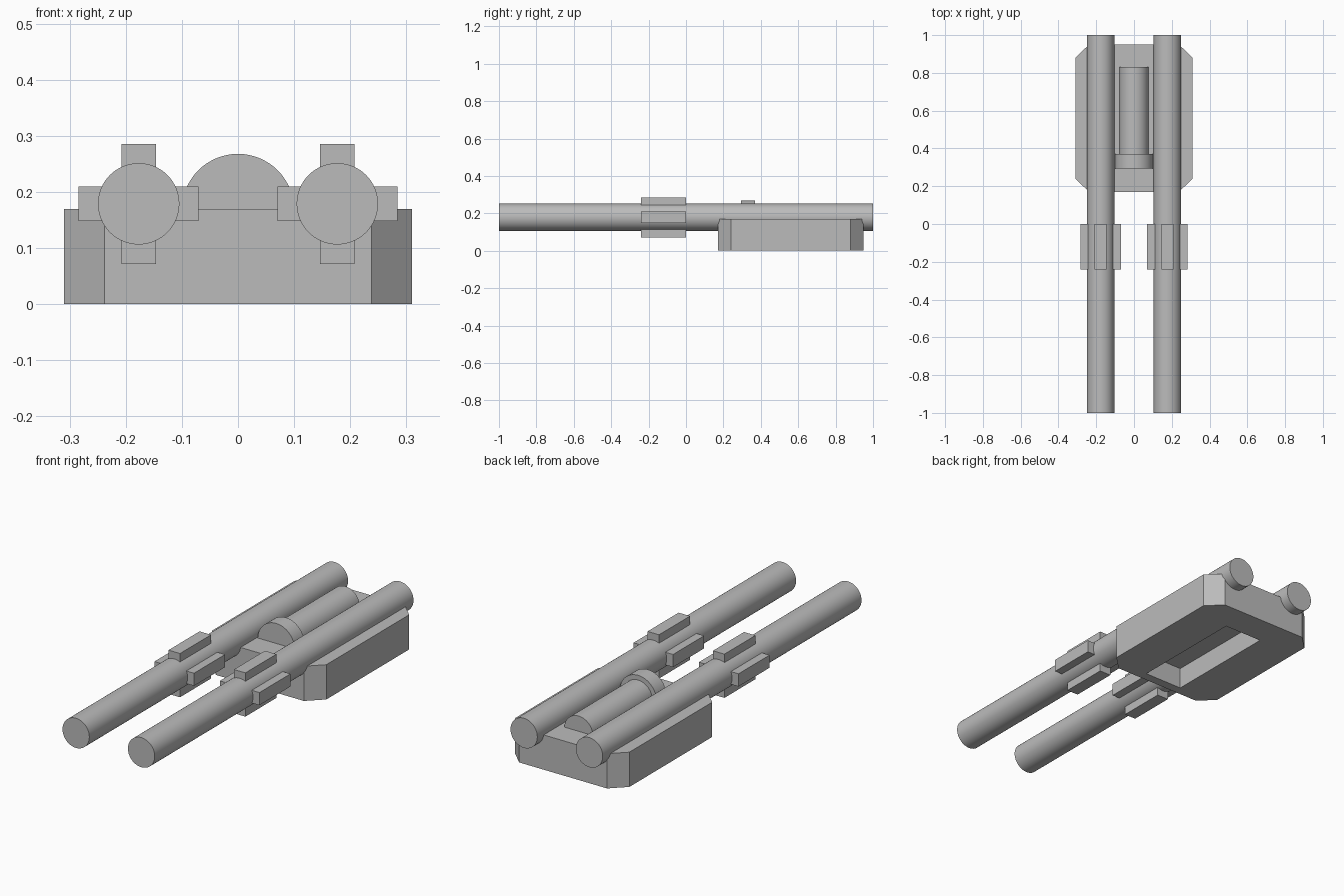
import bpy
import bmesh
import math
from mathutils import Vector

cube = bpy.data.objects.get("Cube")
if cube:
    bpy.data.objects.remove(cube, do_unlink=True)

# One plain grey for every part
GREY = (0.5, 0.5, 0.5, 1)
grey = bpy.data.materials.new("plain grey")
grey.use_nodes = True
grey.diffuse_color = GREY
grey.node_tree.nodes["Principled BSDF"].inputs["Base Color"].default_value = GREY


def prism(name, outline, depth, smooth=False):
    """Extrude a closed outline of 3D points along a depth vector."""
    bm = bmesh.new()
    face = bm.faces.new([bm.verts.new(p) for p in outline])
    top = bmesh.ops.extrude_face_region(bm, geom=[face])["geom"]
    verts = [v for v in top if isinstance(v, bmesh.types.BMVert)]
    bmesh.ops.translate(bm, verts=verts, vec=Vector(depth))
    bmesh.ops.recalc_face_normals(bm, faces=bm.faces)
    mesh = bpy.data.meshes.new(name)
    bm.to_mesh(mesh)
    bm.free()
    mesh.materials.append(grey)
    obj = bpy.data.objects.new(name, mesh)
    bpy.context.collection.objects.link(obj)
    if smooth:
        bpy.ops.object.select_all(action="DESELECT")
        obj.select_set(True)
        bpy.context.view_layer.objects.active = obj
        bpy.ops.object.shade_smooth_by_angle(angle=math.radians(30))
    return obj


def box(name, x0, x1, y0, y1, z0, z1):
    corners = [(x0, y0, z0), (x1, y0, z0), (x1, y1, z0), (x0, y1, z0)]
    return prism(name, corners, (0, 0, z1 - z0))


def rod(name, x, z, radius, y0, y1, sweep, steps):
    """Round bar along y; a half sweep gives a flat-bottomed bar."""
    count = steps if sweep > 6 else steps + 1
    ring = [(x + radius * math.cos(sweep * i / steps), y0,
             z + radius * math.sin(sweep * i / steps)) for i in range(count)]
    return prism(name, ring, (0, y1 - y0, 0), smooth=True)


# Base block with cut corners and a pocket underneath
half = [(0.238, 0.17), (0.31, 0.24), (0.31, 0.88), (0.238, 0.95)]
outline = [(x, y, 0) for x, y in half] + [(-x, y, 0) for x, y in reversed(half)]
base = prism("base_block", outline, (0, 0, 0.17))
cutter = box("pocket_cutter", -0.104, 0.104, 0.215, 0.80, -0.1, 0.105)
cutter.hide_render = True
pocket = base.modifiers.new("pocket", "BOOLEAN")
pocket.operation = "DIFFERENCE"
pocket.solver = "EXACT"
pocket.object = cutter
bpy.context.view_layer.objects.active = base
bpy.ops.object.modifier_apply(modifier=pocket.name)
bpy.data.objects.remove(cutter, do_unlink=True)

# Half-round housing and its collar on top of the block
rod("centre_housing", 0, 0.168, 0.077, 0.36, 0.83, math.pi, 32)
rod("housing_collar", 0, 0.168, 0.1, 0.295, 0.37, math.pi, 32)

# Long tubes, each with four fins around it
TUBE_Z = 0.179
for side, x in (("left", 0.177), ("right", -0.177)):
    rod(side + "_tube", x, TUBE_Z, 0.0725, -1, 1, math.tau, 64)
    for sign, upright, flat in ((1, "top", "outer"), (-1, "bottom", "inner")):
        z = sorted((TUBE_Z + sign * 0.05, TUBE_Z + sign * 0.107))
        box(f"{side}_{upright}_fin", x - 0.031, x + 0.031, -0.24, 0, *z)
        out = sign if x > 0 else -sign
        xs = sorted((x + out * 0.05, x + out * 0.107))
        box(f"{side}_{flat}_fin", *xs, -0.24, 0, TUBE_Z - 0.031, TUBE_Z + 0.031)
